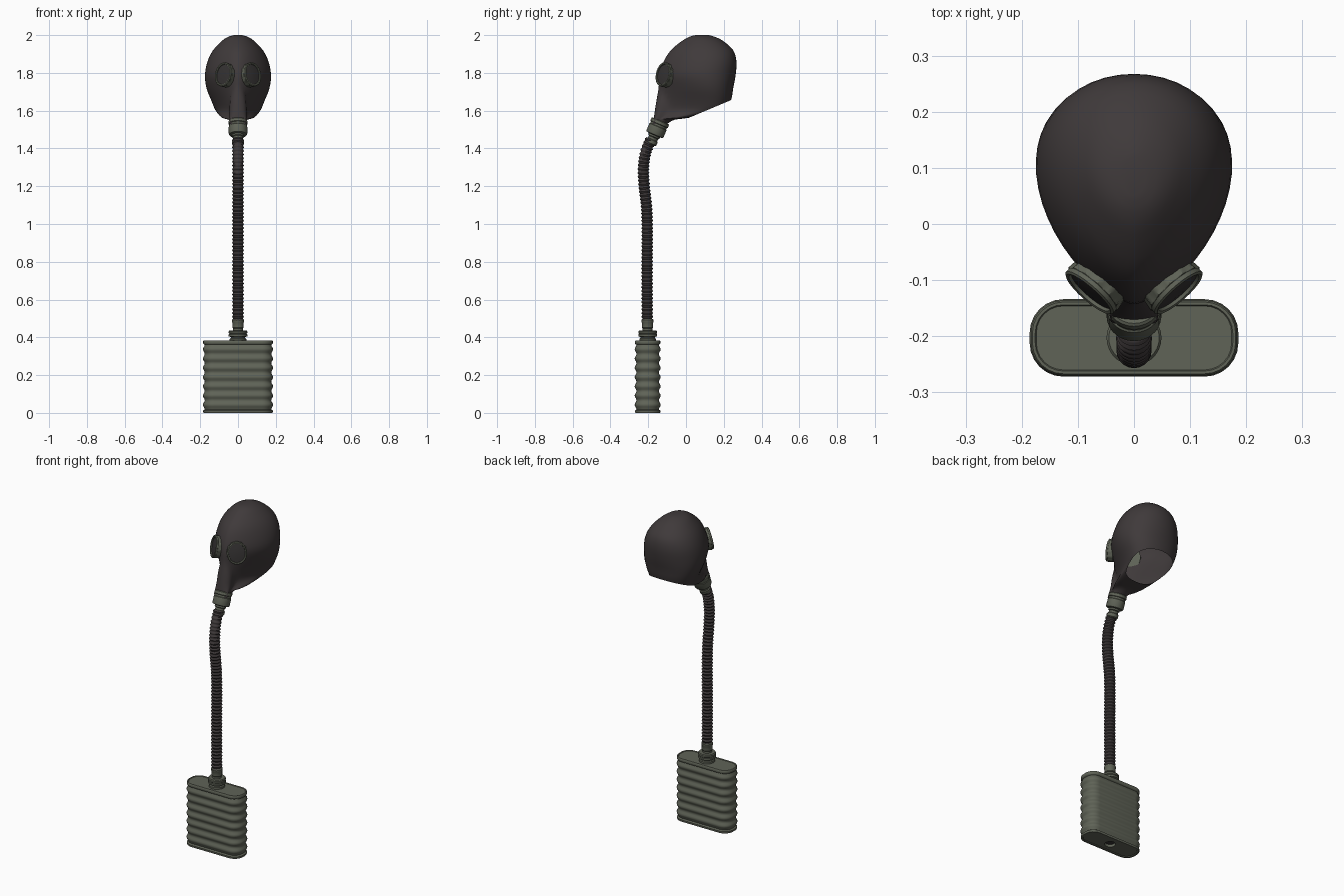
import bpy, bmesh
from math import sin, cos, pi, radians
from mathutils import Vector

if "Cube" in bpy.data.objects:
    bpy.data.objects.remove(bpy.data.objects["Cube"], do_unlink=True)


def material(name, rgb):
    m = bpy.data.materials.new(name)
    m.use_nodes = True
    m.diffuse_color = (*rgb, 1)
    bsdf = m.node_tree.nodes["Principled BSDF"]
    bsdf.inputs["Base Color"].default_value = (*rgb, 1)
    bsdf.inputs["Roughness"].default_value = 0.7
    return m


RUBBER = material("dark rubber", (0.050, 0.042, 0.043))
GREEN = material("olive grey metal", (0.115, 0.125, 0.095))
GLASS = material("dark lens", (0.035, 0.032, 0.032))


def loft(name, rings, mat, caps=(True, True), cut=None, angle=35):
    """Skin a list of equal-length closed rings."""
    bm = bmesh.new()
    rows = [[bm.verts.new(p) for p in ring] for ring in rings]
    n = len(rows[0])
    for a, b in zip(rows, rows[1:]):
        for i in range(n):
            j = (i + 1) % n
            bm.faces.new((a[i], a[j], b[j], b[i]))
    if caps[0]:
        bm.faces.new(rows[0][::-1])
    if caps[1]:
        bm.faces.new(rows[-1])
    bmesh.ops.remove_doubles(bm, verts=bm.verts, dist=1e-5)
    bmesh.ops.recalc_face_normals(bm, faces=bm.faces)
    if cut:
        bmesh.ops.bisect_plane(bm, geom=bm.verts[:] + bm.edges[:] + bm.faces[:],
                               plane_co=cut[0], plane_no=cut[1], clear_outer=True)
    mesh = bpy.data.meshes.new(name)
    bm.to_mesh(mesh)
    bm.free()
    mesh.materials.append(mat)
    ob = bpy.data.objects.new(name, mesh)
    bpy.context.collection.objects.link(ob)
    bpy.ops.object.select_all(action='DESELECT')
    ob.select_set(True)
    bpy.context.view_layer.objects.active = ob
    bpy.ops.object.shade_smooth_by_angle(angle=radians(angle))
    return ob


def lathe(name, profile, mat, origin, axis=(0, 0, 1), n=28, tall=1.0, caps=(True, True)):
    """Turn (radius, height[, scallop]) pairs about an axis; tall stretches it upward."""
    axis = Vector(axis).normalized()
    side = Vector((1, 0, 0)) if abs(axis.z) > 0.7 else Vector((0, 0, 1)).cross(axis).normalized()
    up = axis.cross(side)
    rings = []
    for r, h, *wave in profile:
        ring = []
        for i in range(n):
            t = 2 * pi * i / n
            k = r + (wave[0] * cos(n / 4 * t) if wave else 0)
            ring.append(Vector(origin) + axis * h + side * k * cos(t) + up * k * sin(t) * tall)
        rings.append(ring)
    return loft(name, rings, mat, caps)


def spline(points, steps):
    """Smooth interpolation through tuples of any size."""
    pts = [Vector(p) for p in points]
    pts = [pts[0] * 2 - pts[1]] + pts + [pts[-1] * 2 - pts[-2]]
    out = []
    for a, b, c, d in zip(pts, pts[1:], pts[2:], pts[3:]):
        for s in range(steps):
            t = s / steps
            out.append(0.5 * (2 * b + (c - a) * t + (2 * a - 5 * b + 4 * c - d) * t * t
                              + (3 * b - a - 3 * c + d) * t ** 3))
    return out + [pts[-2]]


# Mask: egg-shaped slices (height, front, back, half width, front taper, snout half width)
slices = [
    (1.53, -.18, -.10, .042, 1.0, .042),
    (1.552, -.172, -.06, .050, 1.2, .043),
    (1.563, -.170, .02, .085, 1.6, .044),
    (1.60, -.165, .20, .118, 1.7, .045),
    (1.65, -.157, .237, .140, 1.6, .043),
    (1.72, -.145, .25, .167, 1.4, .030),
    (1.79, -.14, .263, .175, 1.23, 0),
    (1.86, -.118, .267, .162, 1.2, 0),
    (1.92, -.08, .25, .132, 1.15, 0),
    (1.97, -.02, .195, .085, 1.1, 0),
    (1.992, .02, .15, .050, 1.0, 0),
    (2.0, .05, .12, .020, 1.0, 0),
]


def head_ring(z, front, back, w, q, snout, n=24):
    half = []
    for i in range(n + 1):
        u = i / n
        x = w * sin(pi * u ** q)
        if u < 0.5:
            x = max(x, snout * sin(min(pi / 2, 2.5 * pi * u)))
        half.append((max(x, 0), front + (back - front) * (1 - cos(pi * u)) / 2, z))
    return half + [(-x, y, z) for x, y, z in half[-2:0:-1]]


# The neck opening is a slanted cut under the back of the head
loft("mask", [head_ring(*s) for s in spline(slices, 3)], RUBBER, (False, True),
     cut=((0, .01, 1.56), (0, .42, -1)), angle=50)

# Eyepieces: scalloped oval rim, raised lip and lens
for sx, label in ((1, "left"), (-1, "right")):
    centre, facing = (sx * .071, -.113, 1.79), (sx * .65, -.74, .2)
    lathe(label + "_eye_rim",
          [(.054, -.025), (.055, -.004, .002), (.056, .004, .002), (.056, .005),
           (.056, .013), (.052, .016), (.047, .014), (.046, .007)],
          GREEN, centre, facing, n=48, tall=1.16, caps=(True, False))
    lathe(label + "_eye_lens", [(.047, .006), (.047, .008), (.025, .011), (.004, .012)],
          GLASS, centre, facing, n=48, tall=1.16)

# Coupling between mask and hose, tilted with the snout
tilt = (0, .39, .92)
lathe("mask_coupling",
      [(.030, -.004), (.046, 0), (.049, .006), (.049, .045), (.046, .048), (.046, .058),
       (.050, .061), (.050, .076), (.046, .080), (.040, .080)], GREEN, (0, -.166, 1.473), tilt)
lathe("upper_hose_fitting",
      [(.026, -.055), (.031, -.05), (.031, -.032), (.026, -.028), (.026, -.016),
       (.032, -.012), (.032, .004)], GREEN, (0, -.166, 1.473), tilt)

# Corrugated hose swept along its path
path = spline([(0, -.205, .48), (0, -.206, .75), (0, -.205, .95), (0, -.208, 1.08), (0, -.222, 1.21),
               (0, -.225, 1.30), (0, -.213, 1.38), (0, -.185, 1.45)], 40)
lengths = [0]
for a, b in zip(path, path[1:]):
    lengths.append(lengths[-1] + (b - a).length)
ribs, per_rib, rings, k = 50, 4, [], 0
for s in range(ribs * per_rib + 1):
    d = lengths[-1] * s / (ribs * per_rib)
    while k < len(path) - 2 and lengths[k + 1] < d:
        k += 1
    f = (d - lengths[k]) / (lengths[k + 1] - lengths[k])
    centre = path[k].lerp(path[k + 1], f)
    tangent = (path[min(k + 2, len(path) - 1)] - path[max(k - 1, 0)]).normalized()
    across = Vector((1, 0, 0))
    r = .0285 - .003 * cos(2 * pi * s / per_rib)
    rings.append([centre + r * (across * cos(2 * pi * i / 20) + tangent.cross(across) * sin(2 * pi * i / 20))
                  for i in range(20)])
loft("hose", rings, RUBBER, angle=60)

# Filter canister: rounded box with rolled ribs and a recessed inlet underneath
CY = -.203


def rounded(hx, hy, r, z, seg=6):
    return [(cx * (hx - r) + r * cos(q * pi / 2 + pi / 2 * i / seg),
             CY + cy * (hy - r) + r * sin(q * pi / 2 + pi / 2 * i / seg), z)
            for q, (cx, cy) in enumerate(((1, 1), (-1, 1), (-1, -1), (1, -1)))
            for i in range(seg + 1)]


def body(inset, z):
    return rounded(.186 - inset, .069 - inset, .060 - inset, z)


rings = [rounded(.03, .03, .03, .025), rounded(.03, .03, .03, .004), body(.016, .004),
         body(.014, 0), body(.004, 0), body(.002, .004), body(.002, .012)]
bands, per_band = 7, 6
for s in range(bands * per_band + 1):
    rings.append(body(.005 + .005 * cos(2 * pi * s / per_band), .018 + .343 * s / (bands * per_band)))
rings += [body(.004, .364), body(.002, .367), body(.002, .380), body(.005, .384),
          body(.010, .384), body(.012, .381)]
loft("filter_canister", rings, GREEN, angle=40)
lathe("inlet_plug", [(.027, .018), (.027, .022)], GLASS, (0, CY, 0))

# Outlet collar and hose fitting on top of the canister
lathe("outlet_collar",
      [(.044, .378), (.044, .392), (.038, .396), (.038, .402), (.049, .405), (.049, .416),
       (.046, .419), (.049, .422), (.049, .432), (.045, .437), (.026, .437)], GREEN, (0, CY, 0))
lathe("lower_hose_fitting",
      [(.026, .43), (.026, .448), (.030, .453), (.030, .478), (.032, .481), (.032, .492), (.028, .496)],
      GREEN, (0, -.204, 0))
